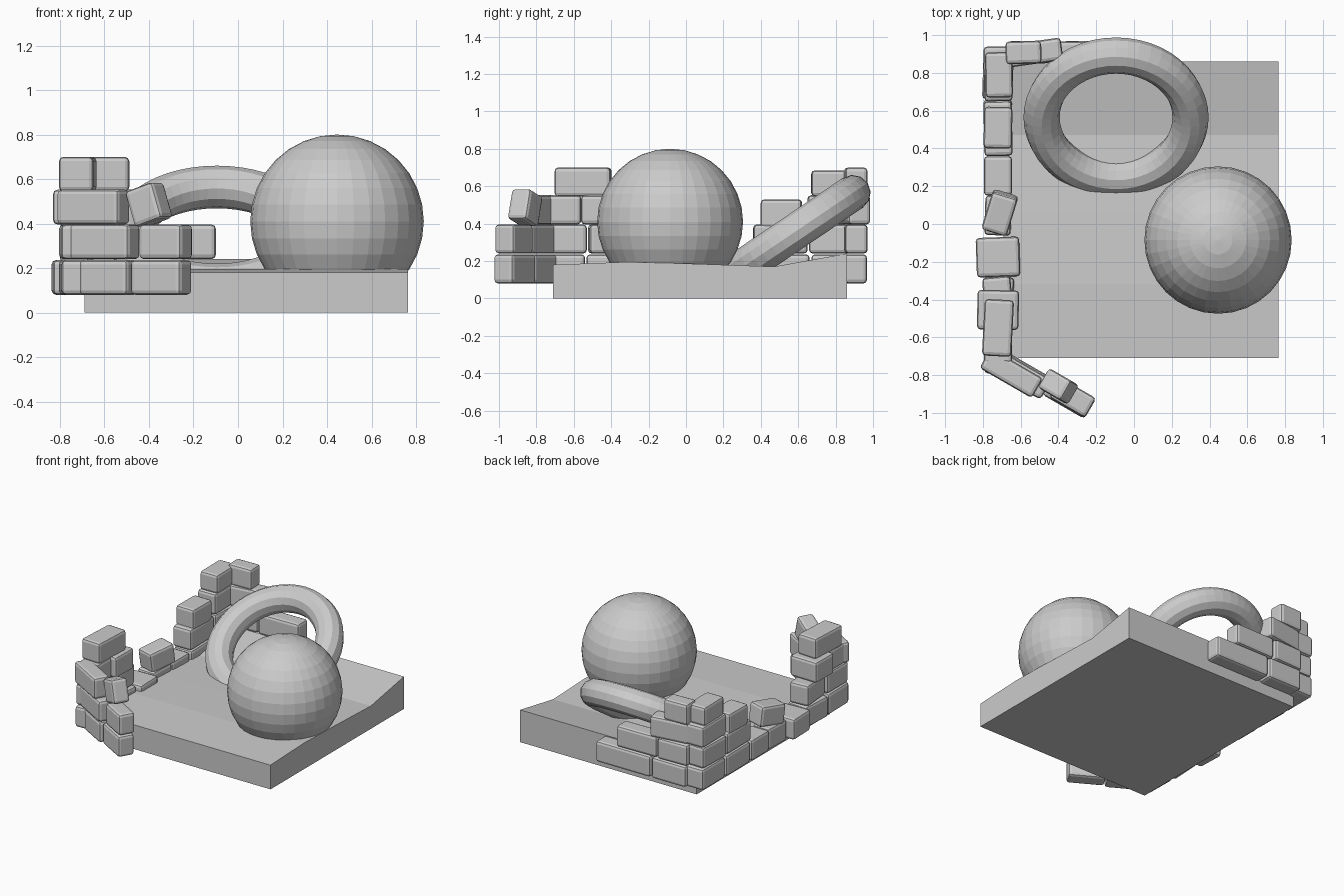
import bpy, bmesh, math
from mathutils import Matrix, Euler

if "Cube" in bpy.data.objects:
    bpy.data.objects.remove(bpy.data.objects["Cube"])

grey = bpy.data.materials.new("plain grey")
grey.diffuse_color = (0.6, 0.6, 0.6, 1)
grey.use_nodes = True
grey.node_tree.nodes["Principled BSDF"].inputs["Base Color"].default_value = grey.diffuse_color


def finish(name, bm):
    bmesh.ops.recalc_face_normals(bm, faces=bm.faces)
    me = bpy.data.meshes.new(name)
    bm.to_mesh(me)
    bm.free()
    ob = bpy.data.objects.new(name, me)
    me.materials.append(grey)
    bpy.context.collection.objects.link(ob)
    return ob


# ground slab: gently rolling profile in y/z, extruded along x
profile = [(-.71, 0), (.86, 0), (.86, .24), (.47, .17), (.05, .185), (-.32, .195), (-.71, .18)]
bm = bmesh.new()
face = bm.faces.new([bm.verts.new((-.69, y, z)) for y, z in profile])
ext = bmesh.ops.extrude_face_region(bm, geom=[face])
bmesh.ops.translate(bm, vec=(1.455, 0, 0),
                    verts=[g for g in ext["geom"] if isinstance(g, bmesh.types.BMVert)])
finish("ground_slab", bm)

# ball
bm = bmesh.new()
bmesh.ops.create_uvsphere(bm, u_segments=32, v_segments=16, radius=.39,
                          matrix=Matrix.Translation((.445, -.085, .41)))
finish("ball", bm)

# leaning ring
bpy.ops.mesh.primitive_torus_add(major_radius=.394, minor_radius=.096, major_segments=48,
                                 minor_segments=12, location=(-.095, .565, .344),
                                 rotation=(math.radians(34), 0, 0))
ring = bpy.context.object
ring.name = "ring"
ring.data.materials.append(grey)


def brick(name, center, size, rot=(0, 0, 0)):
    bm = bmesh.new()
    bmesh.ops.create_cube(bm, size=1)
    bmesh.ops.scale(bm, vec=size, verts=bm.verts)
    bmesh.ops.bevel(bm, geom=bm.edges[:], offset=.02, segments=2, profile=.5, affect='EDGES')
    r = Euler([math.radians(a) for a in rot]).to_matrix().to_4x4()
    bmesh.ops.transform(bm, matrix=Matrix.Translation(center) @ r, verts=bm.verts)
    finish(name, bm)


H = .156                       # course height
course = [.158, .318, .474, .622]   # centre heights of the four courses

# left wall: (course, y start, y end, thickness, turn)
left = [(0, .67, .94, .15, 0), (0, .37, .66, .15, 1), (0, .15, .36, .15, 0), (0, -.06, .15, .14, -2),
        (0, -.28, -.07, .23, 2), (0, -.53, -.28, .16, -3), (0, -.79, -.54, .15, 1),
        (1, .66, .93, .16, -2), (1, .36, .65, .15, 1), (1, -.52, -.28, .15, 5), (1, -.78, -.53, .15, 0),
        (2, .65, .94, .15, 1), (2, -.56, -.35, .22, -1), (2, -.74, -.56, .15, 0),
        (3, -.70, -.40, .155, -3)]
for i, (c, a, b, t, turn) in enumerate(left):
    brick(f"left_wall_brick_{i}", (-.72, (a + b) / 2, course[c]), (t, b - a, H), (0, 0, turn))
brick("left_wall_step_brick", (-.72, .51, .452), (.15, .22, H), (0, 0, -1))
brick("left_wall_corner_cap", (-.715, .79, .615), (.145, .24, .14), (0, 0, 1))
brick("left_wall_loose_brick", (-.71, .06, .31), (.14, .21, .15), (8, 0, -17))

# back wall: (course, x start, x end, turn)
back = [(0, -.38, .07, 0), (0, -.67, -.39, 0), (1, -.43, -.10, 1), (1, -.68, -.44, 2),
        (2, -.67, -.38, 8), (3, -.68, -.49, 2)]
for i, (c, a, b, turn) in enumerate(back):
    brick(f"back_wall_brick_{i}", ((a + b) / 2, .908, course[c]), (b - a, .12, H), (0, 0, turn))

# angled front wall: (course, x, y, length)
front = [(0, -.58, -.80, .25), (0, -.345, -.915, .26), (1, -.60, -.80, .31), (1, -.325, -.92, .22),
         (2, -.65, -.79, .32)]
for i, (c, x, y, length) in enumerate(front):
    brick(f"front_wall_brick_{i}", (x, y, course[c]), (length, .12, H), (0, 0, -30))
brick("front_wall_loose_brick", (-.40, -.86, .485), (.15, .12, .17), (0, -18, -30))
